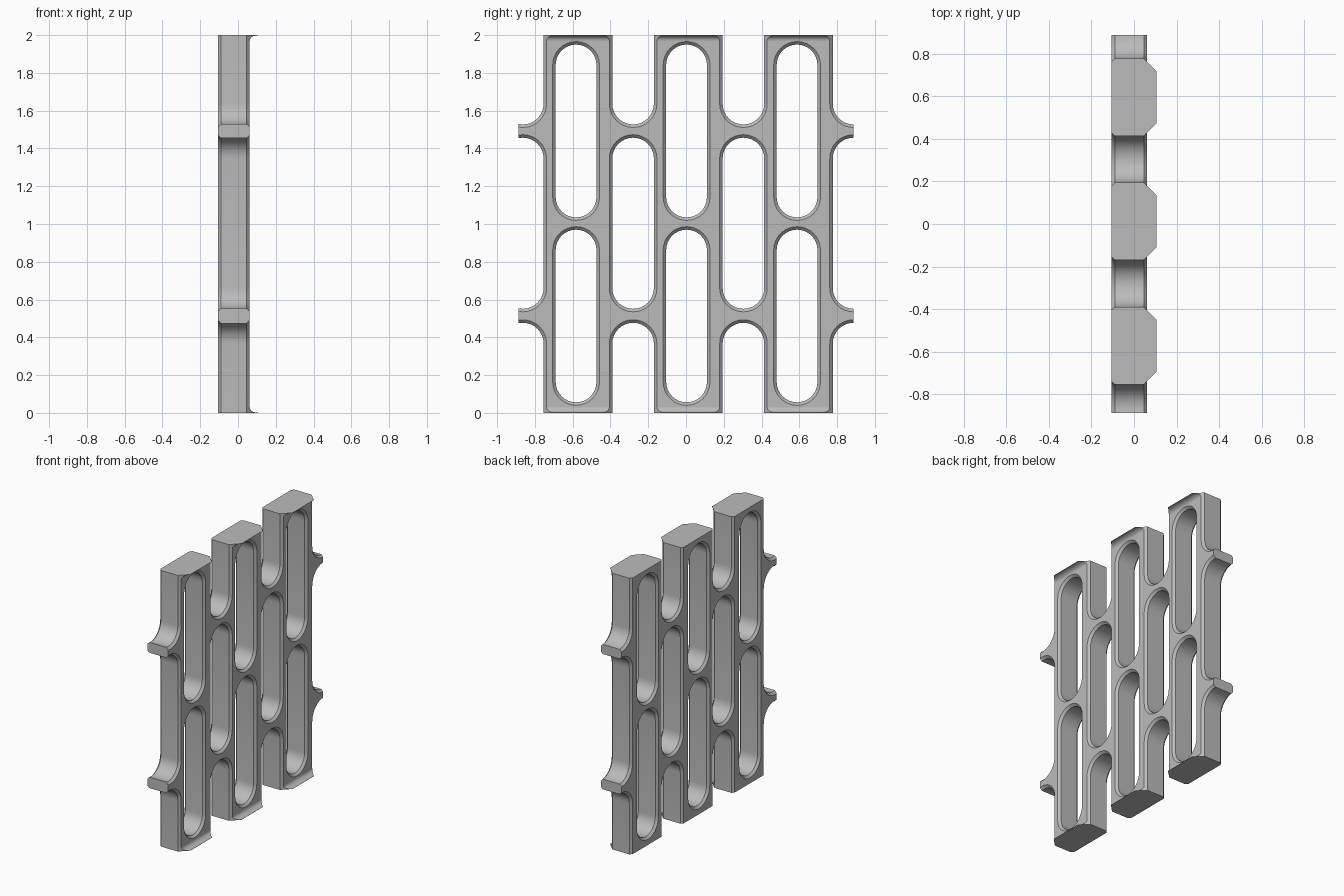
import bpy, bmesh
from math import sin, cos, pi
from mathutils import Vector

cube = bpy.data.objects.get("Cube")
if cube:
    bpy.data.objects.remove(cube, do_unlink=True)

BACK, FACE, TIP = -0.106, 0.062, 0.106   # depth of panel and lip tip
CH = 0.016                               # chamfer on every slot edge
END = 0.887                              # side cut
TOP = 2.0
GAPS = [-0.864, -0.28, 0.304, 0.887]     # centres of the gaps between bars
SLOTS = [-0.582, 0.003, 0.588]           # centres of the slots in the bars
GAP_R, SLOT_R = 0.11, 0.108

grey = bpy.data.materials.new("plain grey")
grey.use_nodes = True
grey.diffuse_color = (0.5, 0.5, 0.5, 1)
grey.node_tree.nodes["Principled BSDF"].inputs["Base Color"].default_value = (0.5, 0.5, 0.5, 1)


def finish(bm, name):
    bmesh.ops.remove_doubles(bm, verts=bm.verts[:], dist=0.0003)
    bmesh.ops.recalc_face_normals(bm, faces=bm.faces[:])
    mesh = bpy.data.meshes.new(name)
    bm.to_mesh(mesh)
    bm.free()
    mesh.materials.append(grey)
    obj = bpy.data.objects.new(name, mesh)
    bpy.context.collection.objects.link(obj)
    bpy.ops.object.select_all(action='DESELECT')
    obj.select_set(True)
    bpy.context.view_layer.objects.active = obj
    bpy.ops.object.shade_smooth_by_angle(angle=pi / 6)
    return obj


def stadium(cy, z0, z1, r, grow, steps=16):
    """Outline of an upright slot with round ends."""
    pts = []
    for zc, start in ((z1 - r, 0), (z0 + r, pi)):
        for i in range(steps + 1):
            a = start + pi * i / steps
            pts.append((cy + (r + grow) * cos(a), zc + (r + grow) * sin(a)))
    return pts


def tube(bm, layers):
    """Walls through the depth; returns the edge loops on the back and front."""
    rings = [[bm.verts.new((x, y, z)) for y, z in pts] for x, pts in layers]
    n = len(rings[0])
    for a, b in zip(rings, rings[1:]):
        for i in range(n):
            j = (i + 1) % n
            bm.faces.new((a[i], a[j], b[j], b[i]))
    return [[bm.edges.get((r[i], r[(i + 1) % n])) for i in range(n)]
            for r in (rings[0], rings[-1])]


# Panel: oversized slab with chamfered slots, trimmed to size afterwards
bm = bmesh.new()
slab = [(-1.3, -0.6), (1.3, -0.6), (1.3, 2.6), (-1.3, 2.6)]
back, front = tube(bm, [(BACK, slab), (FACE, slab)])
holes = [(y, z0, z1, GAP_R) for y in GAPS
         for z0, z1 in ((-0.4, 0.477), (0.551, 1.457), (1.527, 2.4))]
holes += [(y, z0, z1, SLOT_R) for y in SLOTS
          for z0, z1 in ((0.056, 0.97), (1.035, 1.95))]
for hole in holes:
    wide, tight = stadium(*hole, CH), stadium(*hole, 0)
    b, f = tube(bm, [(BACK, wide), (BACK + CH, tight), (FACE - CH, tight), (FACE, wide)])
    back += b
    front += f
for edges, nx in ((back, -1), (front, 1)):
    bmesh.ops.triangle_fill(bm, edges=edges, use_beauty=True, normal=(nx, 0, 0))

for co, no in (((0, 0, TOP), (0, 0, 1)), ((0, 0, 0), (0, 0, -1)),
               ((0, END, 0), (0, 1, 0)), ((0, -END, 0), (0, -1, 0))):
    bmesh.ops.bisect_plane(bm, geom=bm.verts[:] + bm.edges[:] + bm.faces[:],
                           dist=1e-5, plane_co=Vector(co), plane_no=Vector(no),
                           clear_outer=True)
    rim = [e for e in bm.edges if e.is_boundary]
    bmesh.ops.holes_fill(bm, edges=rim, sides=0)
finish(bm, "slotted_panel")

# Lips: thin flared edges at the top and bottom of each bar
RISE, STEPS = 0.03, 8
bm = bmesh.new()
for left, right in zip(GAPS, GAPS[1:]):
    cy, half = (left + right) / 2, (right - left) / 2 - GAP_R
    for end, way in ((TOP, -1), (0, 1)):
        rows = []
        for i in range(STEPS + 1):
            t = pi / 2 * i / STEPS
            x = TIP - (TIP - FACE) * cos(t)
            w = half - (x - FACE + CH)
            z = end + way * max(RISE * (1 - sin(t)), 0.001)
            rows.append([bm.verts.new(p) for p in (
                (x, cy - w, end), (x, cy + w, end), (x, cy + w, z), (x, cy - w, z))])
        for a, b in zip(rows, rows[1:]):
            for i in range(4):
                j = (i + 1) % 4
                bm.faces.new((a[i], a[j], b[j], b[i]))
        bm.faces.new(rows[0])
        bm.faces.new(rows[-1])
finish(bm, "end_lips")
